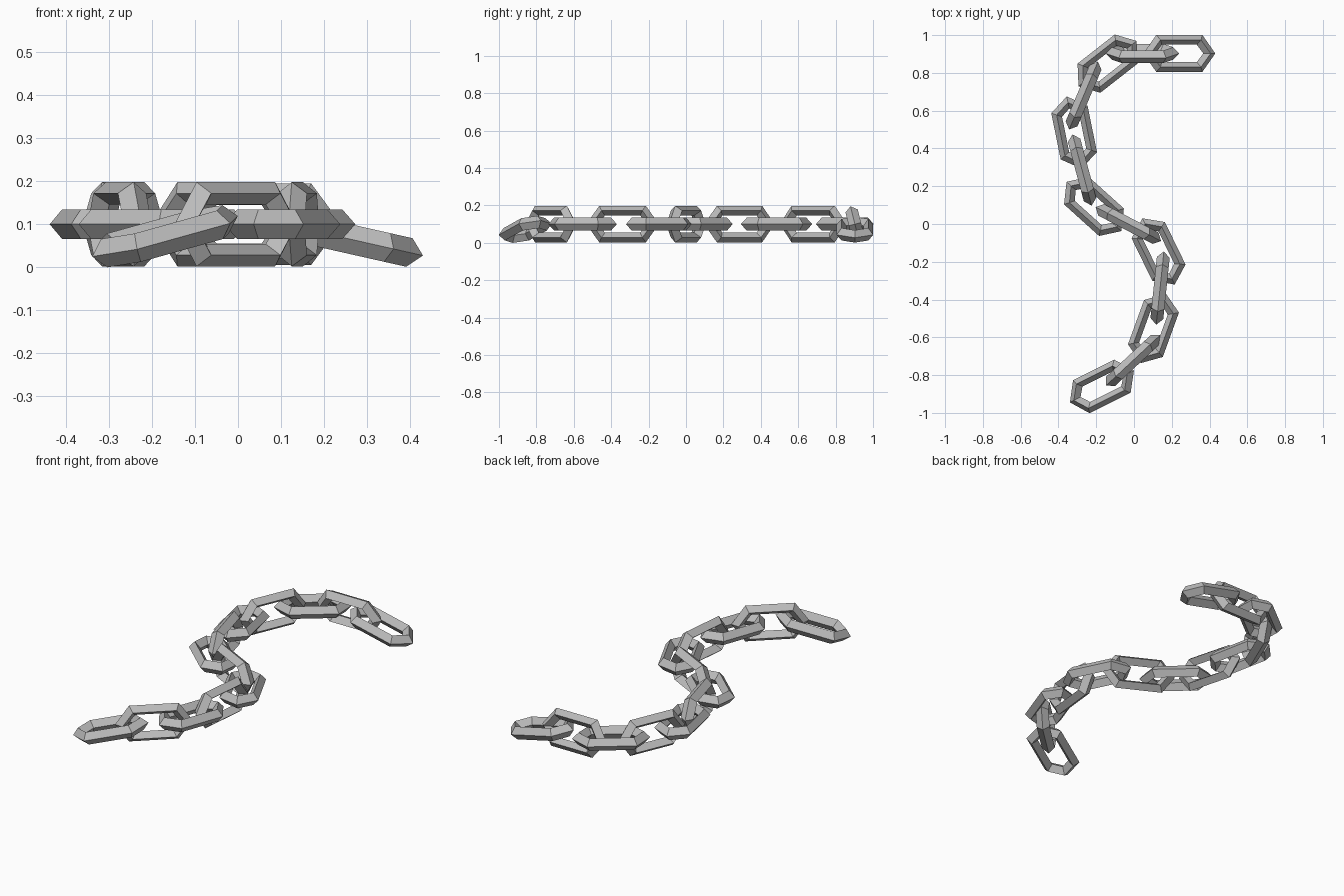
import bpy, bmesh
from math import radians
from mathutils import Matrix, Vector

cube = bpy.data.objects.get("Cube")
if cube:
    bpy.data.objects.remove(cube, do_unlink=True)

# Plain metal colour
metal = bpy.data.materials.new("grey_metal")
metal.use_nodes = True
grey = (0.5, 0.5, 0.5, 1)
metal.diffuse_color = grey
metal.node_tree.nodes["Principled BSDF"].inputs["Base Color"].default_value = grey

# Shared link: a stretched hexagonal ring with a diamond cross-section
HALF_THICK = 0.034
ring_path = []          # (outer point, inner point) around the ring
for tip, side in ((1, 0), (1, 1), (-1, 1), (-1, 0), (-1, -1), (1, -1)):
    if side == 0:
        ring_path.append((Vector((tip * 0.195, 0, 0)), Vector((tip * 0.13, 0, 0))))
    else:
        ring_path.append((Vector((tip * 0.125, side * 0.098, 0)),
                          Vector((tip * 0.095, side * 0.046, 0))))

bm = bmesh.new()
up = Vector((0, 0, HALF_THICK))
sections = []
for outer, inner in ring_path:
    mid = (outer + inner) / 2
    sections.append([bm.verts.new(p) for p in (outer, mid + up, inner, mid - up)])
for i, a in enumerate(sections):
    b = sections[(i + 1) % len(sections)]
    for k in range(4):
        n = (k + 1) % 4
        bm.faces.new((a[k], b[k], b[n], a[n]))
bmesh.ops.recalc_face_normals(bm, faces=bm.faces)
link_mesh = bpy.data.meshes.new("chain_link")
bm.to_mesh(link_mesh)
bm.free()
link_mesh.materials.append(metal)


def add_link(name, x, y, z, heading, tilt=0, roll=0):
    """Place one link: heading in plan, tilt of its long axis, roll about it."""
    ob = bpy.data.objects.new(name, link_mesh)
    bpy.context.collection.objects.link(ob)
    ob.matrix_world = (Matrix.Translation((x, y, z))
                       @ Matrix.Rotation(radians(heading), 4, 'Z')
                       @ Matrix.Rotation(radians(tilt), 4, 'Y')
                       @ Matrix.Rotation(radians(roll), 4, 'X'))


# Links lying flat; the two end ones droop to the ground
flat_links = [
    (0.24, 0.903, 0.07, 0, 12.7),
    (-0.14, 0.849, 0.1, 38, 0),
    (-0.317, 0.484, 0.1, 101.5, 0),
    (-0.212, 0.093, 0.1, -42, 0),
    (0.13, -0.145, 0.1, -64, 0),
    (0.103, -0.553, 0.1, 70, 0),
    (-0.17, -0.86, 0.072, 26.5, -14),
]
for i, spec in enumerate(flat_links, 1):
    add_link(f"flat_link_{i}", *spec)

# Links standing on edge; the first leans a little
upright_links = [
    (0.045, 0.903, 0, 14),
    (-0.267, 0.68, 67, 0),
    (-0.275, 0.286, 105, 0),
    (-0.03, 0.0, -27.5, 0),
    (0.138, -0.339, 84, 0),
    (-0.005, -0.722, 43, 0),
]
for i, (x, y, heading, lean) in enumerate(upright_links, 1):
    add_link(f"upright_link_{i}", x, y, 0.1, heading, roll=90 + lean)
